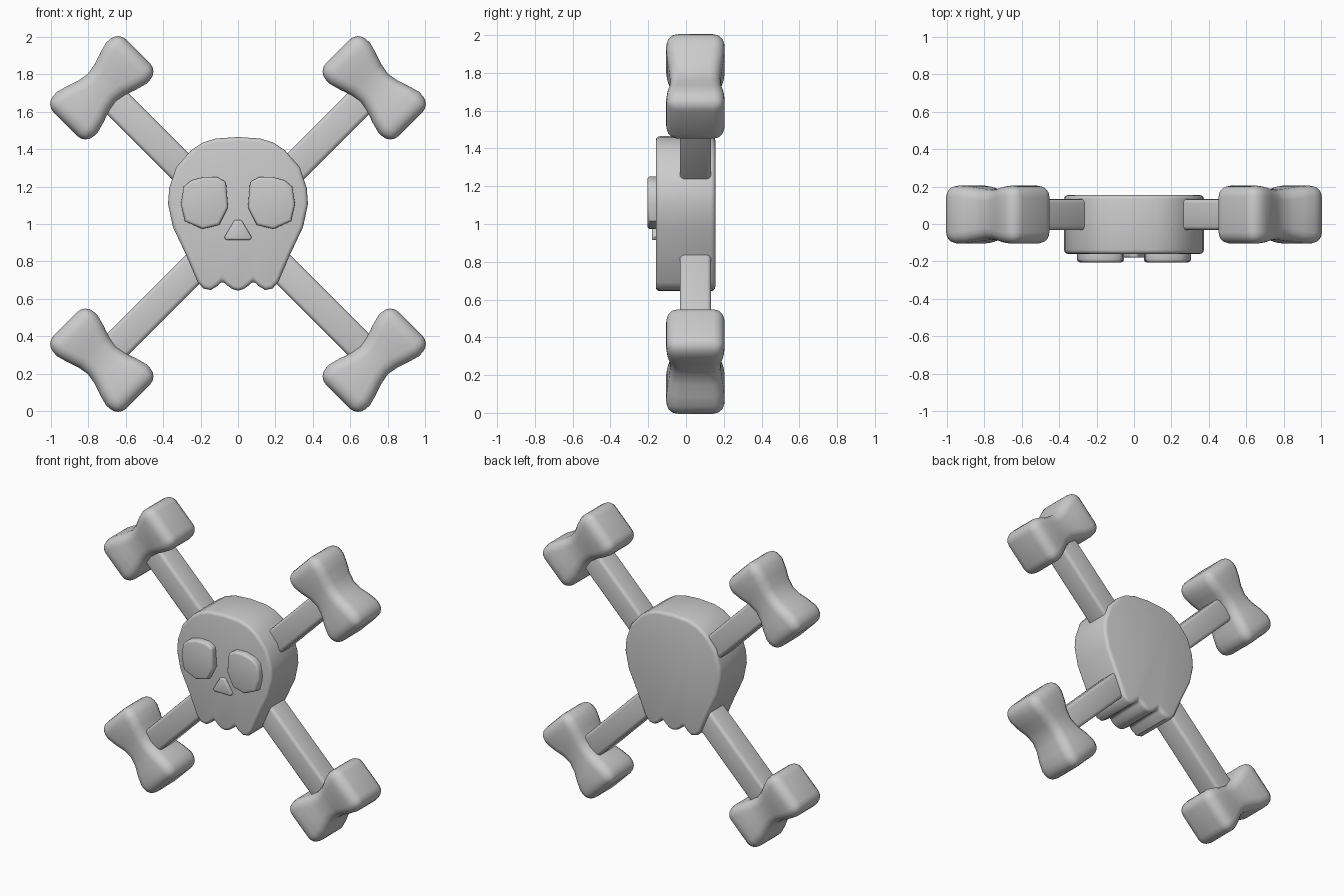
import bpy, bmesh, math
from mathutils import Matrix, Vector

if "Cube" in bpy.data.objects:
    bpy.data.objects.remove(bpy.data.objects["Cube"])


def finish(bm, name, width, segments, loc=(0, 0, 0), mirror=None):
    """Round the hard edges, then make a smooth-shaded object."""
    bmesh.ops.recalc_face_normals(bm, faces=bm.faces)
    hard = [e for e in bm.edges if e.calc_face_angle(0) > math.radians(55)]
    bmesh.ops.bevel(bm, geom=hard, offset=width, segments=segments,
                    profile=0.5, affect='EDGES', clamp_overlap=True)
    mesh = bpy.data.meshes.new(name)
    bm.to_mesh(mesh)
    bm.free()
    ob = bpy.data.objects.new(name, mesh)
    ob.location = loc
    bpy.context.collection.objects.link(ob)
    bpy.ops.object.select_all(action='DESELECT')
    ob.select_set(True)
    bpy.context.view_layer.objects.active = ob
    bpy.ops.object.shade_smooth_by_angle(angle=math.radians(40))
    if mirror:
        mod = ob.modifiers.new("Mirror", 'MIRROR')
        mod.use_axis = mirror
        mod.use_mirror_merge = False
    return ob


def plate(name, outline, y0, y1, width, segments=3, mirror=None):
    """Extrude an x-z outline from y0 (front) to y1 (back)."""
    bm = bmesh.new()
    front = bm.faces.new([bm.verts.new((x, y0, z)) for x, z in outline])
    ext = bmesh.ops.extrude_face_region(bm, geom=[front], use_keep_orig=True)
    verts = [v for v in ext['geom'] if isinstance(v, bmesh.types.BMVert)]
    bmesh.ops.translate(bm, verts=verts, vec=(0, y1 - y0, 0))
    return finish(bm, name, width, segments, mirror=mirror)


def loft(sections):
    """Skin a list of four-point rings and cap both ends."""
    bm = bmesh.new()
    rings = [[bm.verts.new(p) for p in ring] for ring in sections]
    for a, b in zip(rings, rings[1:]):
        for i in range(4):
            j = (i + 1) % 4
            bm.faces.new((a[i], a[j], b[j], b[i]))
    bm.faces.new(rings[0])
    bm.faces.new(rings[-1])
    return bm


SIGNS = ((-1, -1), (1, -1), (1, 1), (-1, 1))
DIAGONAL = Matrix.Rotation(math.radians(-45), 3, 'Y')   # +x turns to +x +z
CENTRE = (0, 0.05, 1)
ALL_FOUR = (True, False, True)

# Skull: half outline mirrored, teeth along the bottom
half = [(0.118, 1.457), (0.19, 1.435), (0.25, 1.395), (0.33, 1.305),
        (0.368, 1.19), (0.374, 1.107), (0.348, 0.984), (0.28, 0.84),
        (0.216, 0.69), (0.185, 0.655), (0.145, 0.647), (0.108, 0.67),
        (0.083, 0.698), (0.058, 0.672), (0.03, 0.652)]
outline = ([(0, 1.465)] + half + [(0, 0.644)]
           + [(-x, z) for x, z in reversed(half)])
plate("skull", outline, -0.16, 0.155, 0.022)

# Eyes
eye = [(0.064, 1.225), (0.11, 1.25), (0.182, 1.252), (0.25, 1.233),
       (0.29, 1.2), (0.305, 1.107), (0.285, 1.016), (0.19, 0.973),
       (0.10, 0.995), (0.053, 1.09)]
plate("eyes", eye, -0.205, -0.12, 0.016, mirror=(True, False, False))

# Nose
plate("nose", [(-0.018, 1.022), (0.018, 1.022), (0.073, 0.93), (0.066, 0.914),
               (-0.066, 0.914), (-0.073, 0.93)], -0.18, -0.12, 0.01)

# Bone shafts: square bars running out on the diagonals
shaft = [[DIAGONAL @ Vector((u, 0.083 * a, 0.08 * b)) for a, b in SIGNS]
         for u in (0.2, 1.0)]
finish(loft(shaft), "bone_shafts", 0.022, 3, CENTRE, ALL_FOUR)

# Bone ends: waisted blocks, v = across the bone
waist = [(0.275, 0.150, 0.153), (0.185, 0.154, 0.155), (0.12, 0.136, 0.149),
         (0.06, 0.115, 0.138), (0, 0.105, 0.134)]
rows = waist + [(-v, hu, hy) for v, hu, hy in reversed(waist[:-1])]
ends = [[DIAGONAL @ Vector((1.03 + hu * a, hy * b, v)) for a, b in SIGNS]
        for v, hu, hy in rows]
finish(loft(ends), "bone_ends", 0.06, 4, CENTRE, ALL_FOUR)
